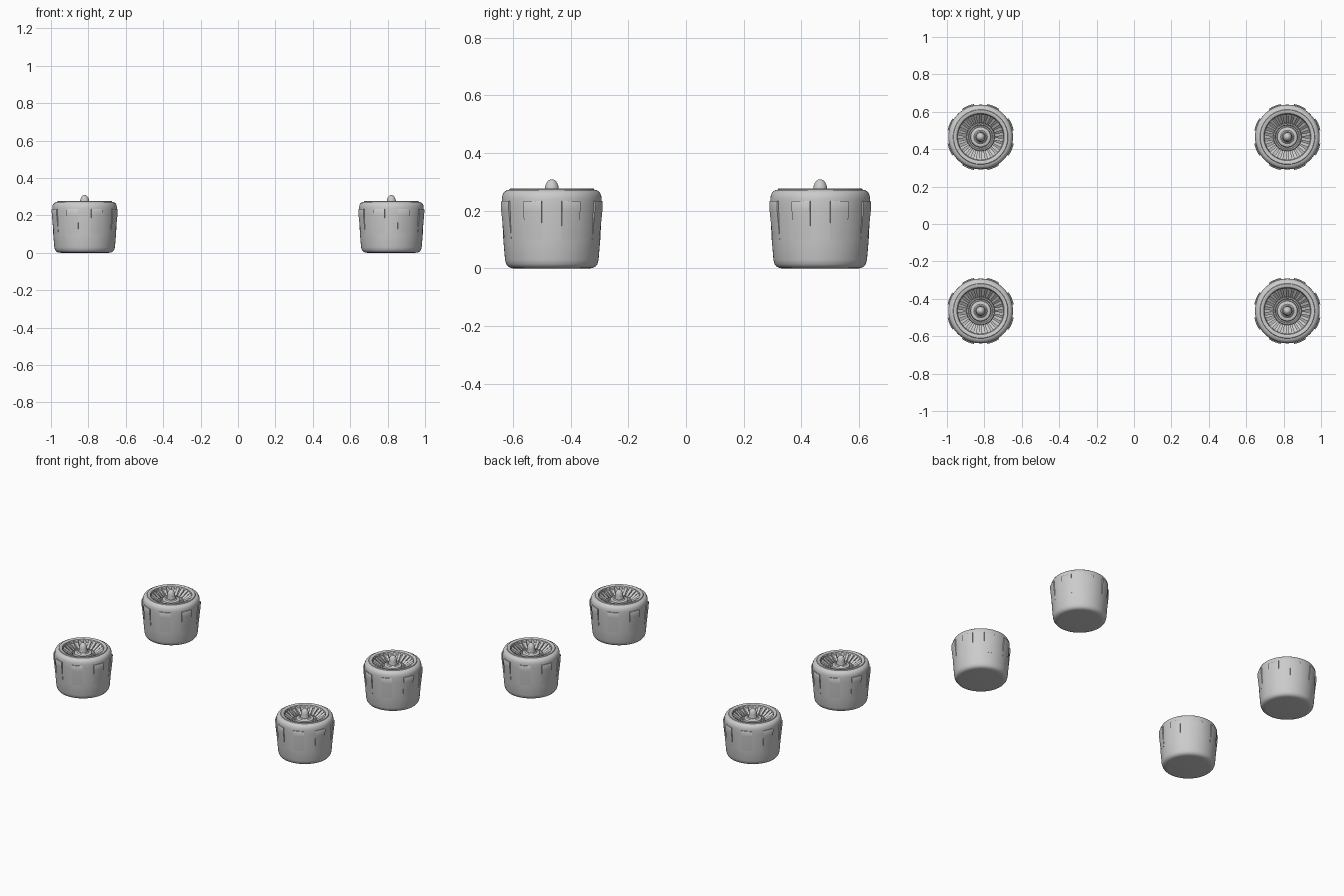
import bpy, bmesh
from math import sin, cos, pi, radians

cube = bpy.data.objects.get("Cube")
if cube:
    bpy.data.objects.remove(cube, do_unlink=True)

grey = bpy.data.materials.new("light_grey")
grey.use_nodes = True
grey.diffuse_color = (0.6, 0.6, 0.6, 1)
grey.node_tree.nodes["Principled BSDF"].inputs["Base Color"].default_value = (0.6, 0.6, 0.6, 1)


def polar(r, angle, z):
    return (r * cos(angle), r * sin(angle), z)


def finish(bm, name):
    bmesh.ops.recalc_face_normals(bm, faces=bm.faces)
    mesh = bpy.data.meshes.new(name)
    bm.to_mesh(mesh)
    bm.free()
    mesh.materials.append(grey)
    return mesh


def lathe(name, profile, sides=64):
    """Revolve (radius, height) points; radius 0 closes on the axis."""
    bm = bmesh.new()
    rings = []
    for r, z in profile:
        if r == 0:
            rings.append([bm.verts.new((0, 0, z))] * sides)
        else:
            rings.append([bm.verts.new(polar(r, 2 * pi * i / sides, z)) for i in range(sides)])
    for a, b in zip(rings, rings[1:]):
        for i in range(sides):
            j = (i + 1) % sides
            corners = list(dict.fromkeys((a[i], a[j], b[j], b[i])))
            bm.faces.new(corners)
    return finish(bm, name)


def radial_blocks(name, section, count, width, steps, offset=0.0, twist=0.0):
    """Sweep a closed (radius, height) section over an arc, repeated round the axis."""
    bm = bmesh.new()
    for k in range(count):
        mid = 2 * pi * k / count + offset
        slices = []
        for s in range(steps + 1):
            t = s / steps - 0.5
            slices.append([bm.verts.new(polar(r, mid + t * width, z + t * twist))
                           for r, z in section])
        n = len(section)
        for a, b in zip(slices, slices[1:]):
            for i in range(n):
                bm.faces.new((a[i], a[(i + 1) % n], b[(i + 1) % n], b[i]))
        bm.faces.new(slices[0])
        bm.faces.new(slices[-1])
    return finish(bm, name)


# Tapered shell with rounded lower edge, rolled lip and sunken intake
shell = lathe("engine_shell", [
    (0, 0), (0.126, 0), (0.140, 0.001), (0.151, 0.006), (0.158, 0.015), (0.162, 0.03),
    (0.168, 0.10), (0.171, 0.16), (0.173, 0.21), (0.173, 0.24), (0.171, 0.254),
    (0.165, 0.265), (0.156, 0.271), (0.147, 0.273), (0.145, 0.277), (0.132, 0.277),
    (0.126, 0.273), (0.123, 0.264), (0.122, 0.255), (0.073, 0.215), (0, 0.215)])

# Eight side fins that blend into the taper
fins = radial_blocks("shell_fins", [
    (0.165, 0.234), (0.178, 0.234), (0.180, 0.230), (0.179, 0.20),
    (0.168, 0.10), (0.160, 0.10)], 8, radians(22), 6, offset=pi / 8)

# Slanted fan blades inside the intake
blades = radial_blocks("fan_blades", [
    (0.070, 0.208), (0.070, 0.230), (0.123, 0.268), (0.123, 0.245)],
    24, radians(8), 1, twist=0.008)

# Stepped hub below the spinner
hub = lathe("fan_hub", [
    (0, 0.205), (0.076, 0.205), (0.076, 0.232), (0.072, 0.237), (0.066, 0.237),
    (0.062, 0.231), (0.056, 0.231), (0.053, 0.244), (0.047, 0.247),
    (0.036, 0.247), (0.030, 0.252), (0, 0.252)], 48)

# Rounded spinner
spinner = lathe("spinner", [(0, 0.24), (0.029, 0.24), (0.026, 0.256)] + [
    (0.0245 * cos(a), 0.272 + 0.037 * sin(a)) for a in [i * pi / 16 for i in range(8)]
] + [(0, 0.309)], 32)

# One engine at each corner
for side, x in (("left", 0.82), ("right", -0.82)):
    for end, y in (("front", -0.465), ("back", 0.465)):
        for mesh in (shell, fins, blades, hub, spinner):
            obj = bpy.data.objects.new(f"{end}_{side}_{mesh.name}", mesh)
            obj.location = (x, y, 0)
            bpy.context.collection.objects.link(obj)

# Smooth shading with crisp edges
for mesh in (shell, fins, blades, hub, spinner):
    mesh.shade_smooth()
    mesh.set_sharp_from_angle(angle=radians(35))
